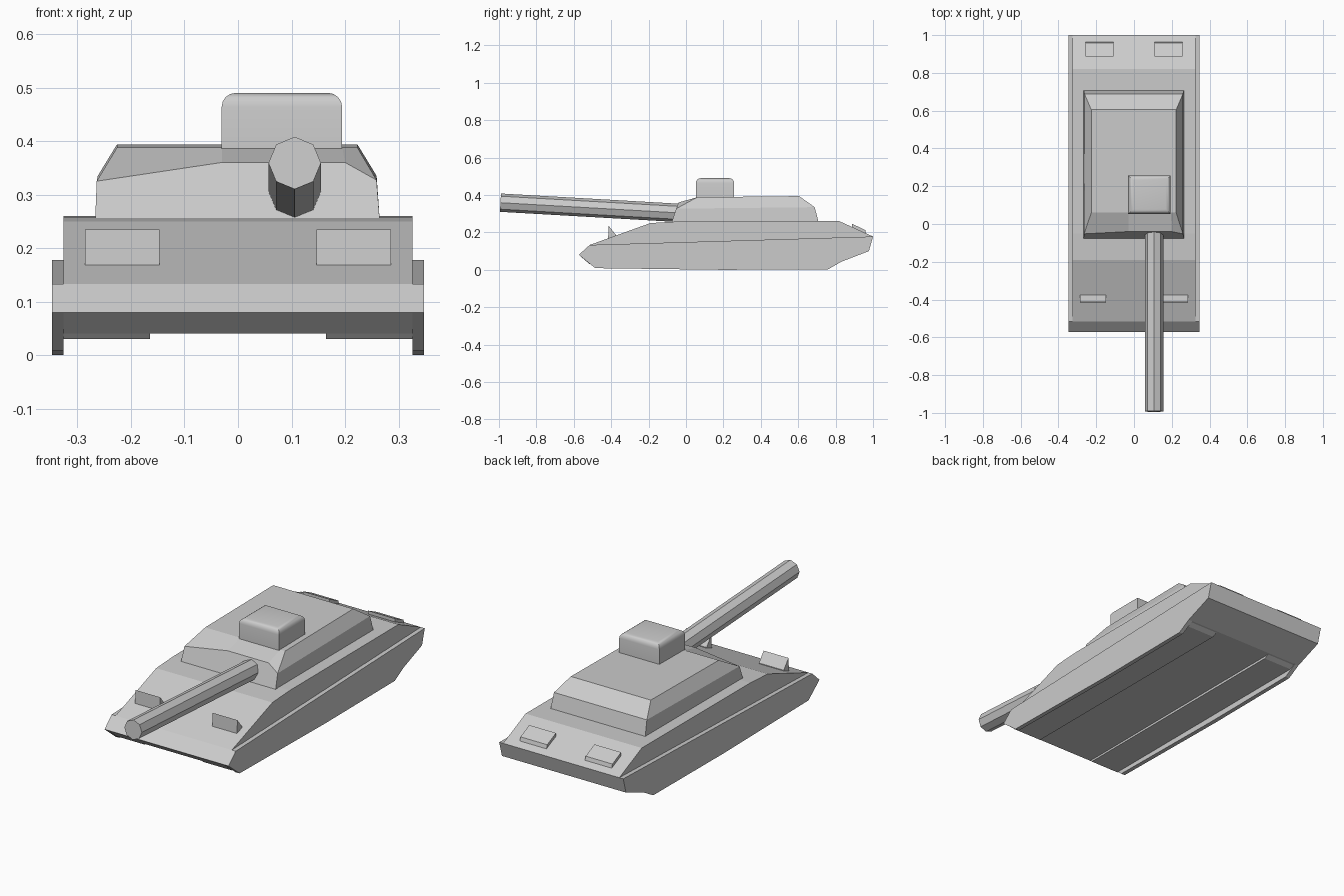
import bpy, bmesh, math
from mathutils import Vector

if "Cube" in bpy.data.objects:
    bpy.data.objects.remove(bpy.data.objects["Cube"])


def finish(name, bm):
    bmesh.ops.recalc_face_normals(bm, faces=bm.faces)
    mesh = bpy.data.meshes.new(name)
    bm.to_mesh(mesh)
    bm.free()
    ob = bpy.data.objects.new(name, mesh)
    bpy.context.collection.objects.link(ob)
    return ob


def extrude_profile(name, profile, x0, x1):
    """Extrude a (y, z) outline along x."""
    bm = bmesh.new()
    face = bm.faces.new([bm.verts.new((x0, y, z)) for y, z in profile])
    ext = bmesh.ops.extrude_face_region(bm, geom=[face])["geom"]
    bmesh.ops.translate(bm, vec=(x1 - x0, 0, 0),
                        verts=[v for v in ext if isinstance(v, bmesh.types.BMVert)])
    return finish(name, bm)


def mirrored_profile(name, profile, x0, x1):
    ob = extrude_profile(name, profile, x0, x1)
    ob.modifiers.new("Mirror", "MIRROR")
    return ob


# Hull body, side skirts and belly strips
extrude_profile("hull", [(-0.573, 0.08), (-0.515, 0.133), (-0.19, 0.25), (-0.05, 0.258),
                         (0.82, 0.26), (1.0, 0.178), (0.978, 0.10), (0.83, 0.043),
                         (-0.527, 0.04)], -0.326, 0.326)
mirrored_profile("side_skirt", [(-0.573, 0.08), (-0.515, 0.133), (1.0, 0.178), (0.978, 0.10),
                                (0.83, 0.043), (0.76, 0.003), (0.2, 0.0), (-0.485, 0.009)],
                 0.326, 0.348)
mirrored_profile("belly_strip", [(-0.527, 0.042), (-0.515, 0.03), (0.795, 0.03), (0.82, 0.042)],
                 0.164, 0.326)

# Wedge lamps on the glacis and hatches on the rear slope
mirrored_profile("front_lamp", [(-0.417, 0.16), (-0.413, 0.235), (-0.375, 0.187), (-0.375, 0.17)],
                 0.147, 0.286)
mirrored_profile("rear_hatch", [(0.888, 0.22), (0.888, 0.246), (0.958, 0.213), (0.966, 0.188)],
                 0.108, 0.258)

# Turret: three rings, with a raised brow in the front of the middle one
rings = [
    [(-0.267, -0.078, 0.25), (-0.03, -0.078, 0.25), (0.2, -0.078, 0.25),
     (0.265, -0.078, 0.25), (0.265, 0.71, 0.25), (-0.267, 0.71, 0.25)],
    [(-0.264, -0.052, 0.325), (-0.03, -0.04, 0.36), (0.2, -0.04, 0.36),
     (0.259, -0.052, 0.327), (0.259, 0.688, 0.335), (-0.262, 0.688, 0.335)],
    [(-0.226, 0.06, 0.388), (-0.03, 0.06, 0.388), (0.195, 0.06, 0.388),
     (0.223, 0.06, 0.388), (0.223, 0.605, 0.394), (-0.226, 0.605, 0.394)],
]
bm = bmesh.new()
vr = [[bm.verts.new(p) for p in ring] for ring in rings]
for a, b in zip(vr, vr[1:]):
    for i in range(6):
        j = (i + 1) % 6
        bm.faces.new((a[i], a[j], b[j], b[i]))
bm.faces.new(vr[0])
bm.faces.new(vr[-1])
finish("turret", bm)

# Cupola with rounded top edges
bm = bmesh.new()
bmesh.ops.create_cube(bm, size=1)
bmesh.ops.scale(bm, vec=(0.225, 0.205, 0.115), verts=bm.verts)
bmesh.ops.translate(bm, vec=(0.082, 0.155, 0.4325), verts=bm.verts)
top = [e for e in bm.edges if all(v.co.z > 0.45 for v in e.verts)]
bmesh.ops.bevel(bm, geom=top, offset=0.026, segments=4, profile=0.5, affect="EDGES")
cupola = finish("cupola", bm)
bpy.context.view_layer.objects.active = cupola
cupola.select_set(True)
bpy.ops.object.shade_smooth_by_angle(angle=math.radians(35))

# Eight-sided gun barrel, slightly raised toward the muzzle
muzzle, root = Vector((0.106, -0.992, 0.359)), Vector((0.106, -0.03, 0.304))
axis = root - muzzle
bpy.ops.mesh.primitive_cylinder_add(vertices=8, radius=0.049, depth=axis.length,
                                    location=(muzzle + root) / 2,
                                    rotation=(math.atan2(-axis.z, axis.y) * -1 + math.pi / 2, 0, 0))
bpy.context.object.name = "gun_barrel"
